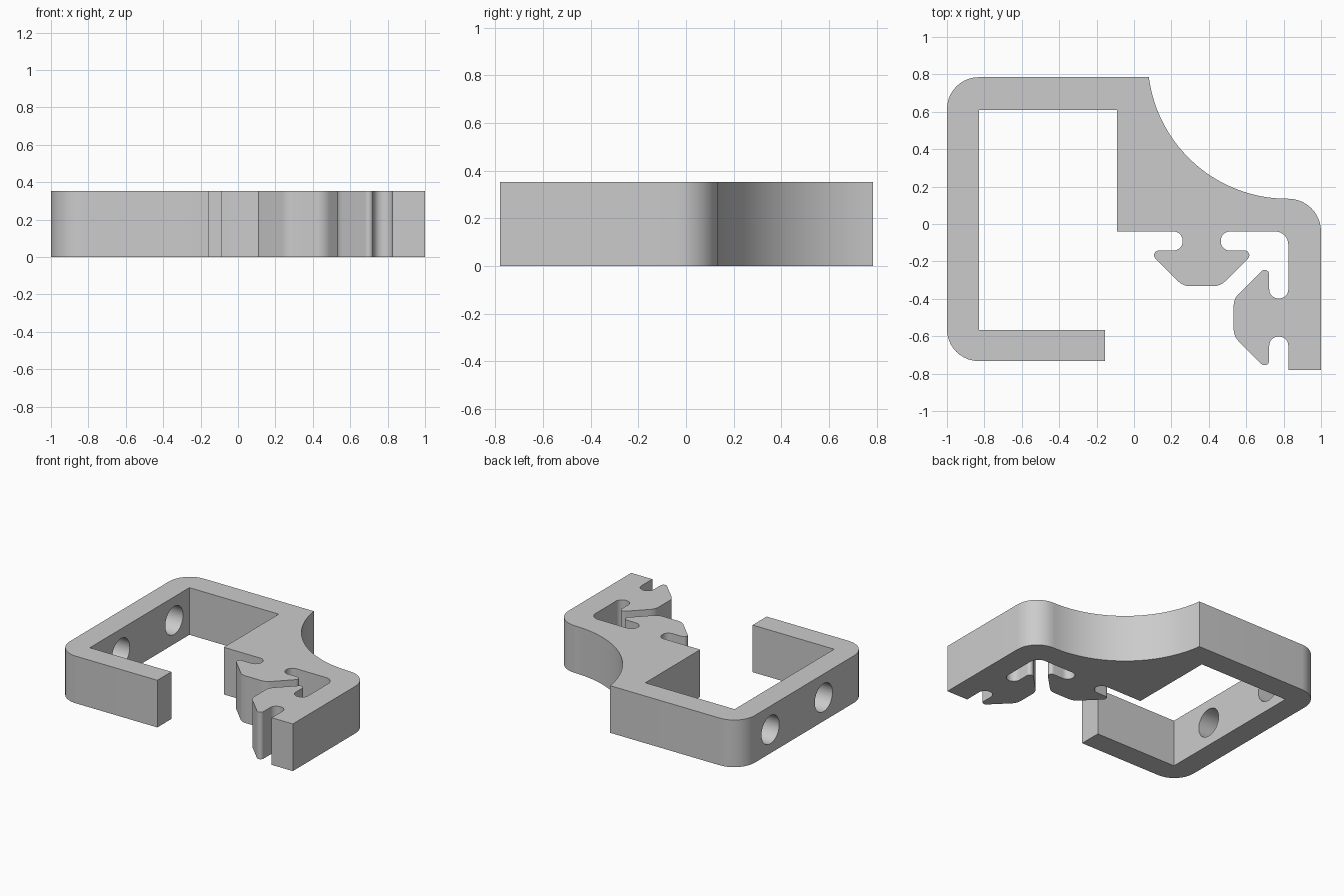
import bpy, bmesh, math
from mathutils import Vector

HEIGHT = 0.353

cube = bpy.data.objects.get("Cube")
if cube:
    bpy.data.objects.remove(cube, do_unlink=True)

grey = bpy.data.materials.new("plain grey")
grey.use_nodes = True
grey.diffuse_color = (0.6, 0.6, 0.6, 1)
grey.node_tree.nodes["Principled BSDF"].inputs["Base Color"].default_value = (0.6, 0.6, 0.6, 1)


def fillet(points, steps=10):
    """Round each (x, y, radius) corner of a closed outline."""
    out = []
    for i, (x, y, r) in enumerate(points):
        p = Vector((x, y))
        if not r:
            out.append(p)
            continue
        a = (Vector(points[i - 1][:2]) - p).normalized()
        b = (Vector(points[(i + 1) % len(points)][:2]) - p).normalized()
        half = a.angle(b) / 2
        centre = p + (a + b).normalized() * r / math.sin(half)
        start = p + a * r / math.tan(half) - centre
        end = p + b * r / math.tan(half) - centre
        sweep = start.angle_signed(end)
        for k in range(steps + 1):
            t = -sweep * k / steps
            c, s = math.cos(t), math.sin(t)
            out.append(centre + Vector((start.x * c - start.y * s, start.x * s + start.y * c)))
    return out


def clip(place):
    """Arrow-shaped clip: neck, barb and blunt nose, mirrored about its axis."""
    side = [(0.102, 0, 0.049), (0.102, 0.102, 0.049), (0.29, 0.102, 0.025), (0.1, 0.292, 0.09)]
    full = side + [(-u, d, r) for u, d, r in reversed(side)]
    return [(*place(u, d), r) for u, d, r in full]


# Outline of the bracket, clockwise from the concave curve
R, CX, CY = 0.747, 0.82, 0.882
a0 = math.atan2(0.785 - CY, 0.08 - CX) + 2 * math.pi
outline = []
for k in range(33):
    a = a0 + (1.5 * math.pi - a0) * k / 32
    outline.append((CX + R * math.cos(a), CY + R * math.sin(a), 0))
outline += [(1, 0.135, 0.175), (1, -0.78, 0), (0.825, -0.78, 0)]
outline += clip(lambda u, d: (0.825 - d, -0.5 - u))
outline += [(0.825, -0.04, 0.07)]
outline += clip(lambda u, d: (0.362 + u, -0.04 - d))
outline += [(-0.09, -0.04, 0), (-0.09, 0.61, 0), (-0.83, 0.61, 0), (-0.83, -0.567, 0),
            (-0.155, -0.567, 0), (-0.155, -0.733, 0), (-1, -0.733, 0.17), (-1, 0.785, 0.17)]

# Extruded bracket body
bm = bmesh.new()
face = bm.faces.new([bm.verts.new((p.x, p.y, 0)) for p in fillet(outline)])
top = bmesh.ops.extrude_face_region(bm, geom=[face])["geom"]
bmesh.ops.translate(bm, vec=(0, 0, HEIGHT), verts=[v for v in top if isinstance(v, bmesh.types.BMVert)])
bmesh.ops.recalc_face_normals(bm, faces=bm.faces)
mesh = bpy.data.meshes.new("clip_bracket")
bm.to_mesh(mesh)
bm.free()
mesh.materials.append(grey)
bracket = bpy.data.objects.new("clip_bracket", mesh)
bpy.context.collection.objects.link(bracket)

# Two screw holes through the left wall
for y in (0.43, -0.2):
    bpy.ops.mesh.primitive_cylinder_add(vertices=40, radius=0.105, depth=0.4,
                                        location=(-0.92, y, HEIGHT / 2), rotation=(0, math.pi / 2, 0))
    cutter = bpy.context.object
    cutter.name = "hole_cutter"
    cutter.hide_render = True
    cutter.data.materials.append(grey)
    cut = bracket.modifiers.new("screw_hole", "BOOLEAN")
    cut.operation = "DIFFERENCE"
    cut.solver = "EXACT"
    cut.object = cutter
    bpy.ops.object.select_all(action="DESELECT")
    bracket.select_set(True)
    bpy.context.view_layer.objects.active = bracket
    bpy.ops.object.modifier_apply(modifier=cut.name)
    bpy.data.objects.remove(cutter, do_unlink=True)

bpy.ops.object.shade_smooth_by_angle(angle=math.radians(30))
